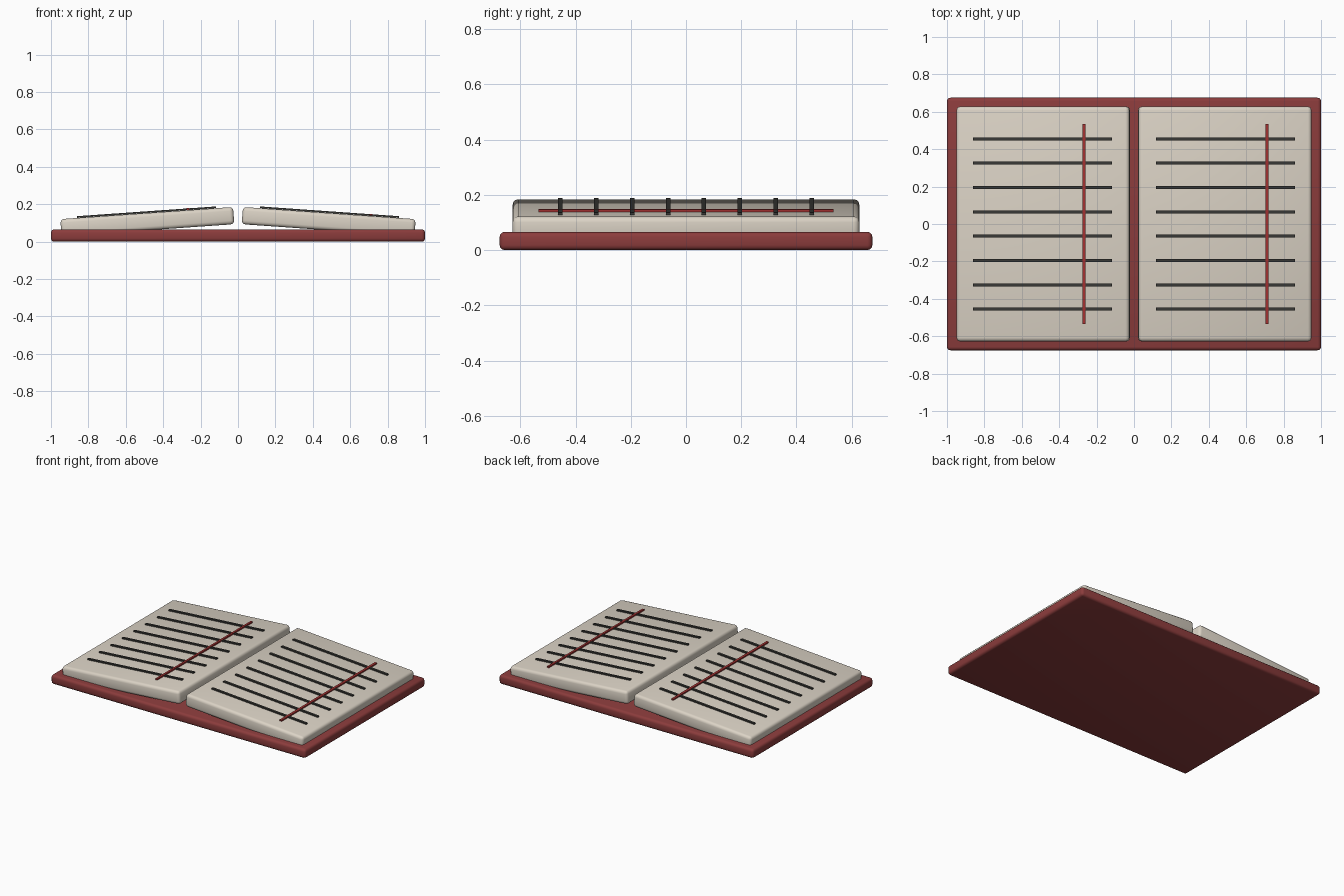
import bpy
import bmesh
from math import tan
from mathutils import Matrix

cube = bpy.data.objects.get("Cube")
if cube:
    bpy.data.objects.remove(cube, do_unlink=True)


def make_material(name, rgb):
    mat = bpy.data.materials.new(name)
    mat.use_nodes = True
    mat.diffuse_color = (*rgb, 1)
    mat.node_tree.nodes["Principled BSDF"].inputs["Base Color"].default_value = (*rgb, 1)
    return mat


cover_red = make_material("cover red", (0.26, 0.045, 0.045))
paper = make_material("paper cream", (0.71, 0.65, 0.56))
ink = make_material("dark ink", (0.04, 0.04, 0.036))
margin_red = make_material("margin red", (0.36, 0.03, 0.03))


def box(name, size, matrix, mat, bevel=0):
    """Box of a given size, optionally with rounded, smoothly shaded edges."""
    bm = bmesh.new()
    bmesh.ops.create_cube(bm, size=1, matrix=Matrix.Diagonal((*size, 1)))
    if bevel:
        bmesh.ops.bevel(bm, geom=bm.edges[:], offset=bevel, segments=3,
                        profile=0.5, affect='EDGES')
        for face in bm.faces:
            face.smooth = True
    mesh = bpy.data.meshes.new(name)
    bm.to_mesh(mesh)
    bm.free()
    mesh.materials.append(mat)
    obj = bpy.data.objects.new(name, mesh)
    obj.matrix_world = matrix
    bpy.context.collection.objects.link(obj)
    return obj


# Cover slab
box("cover", (2, 1.35, 0.066), Matrix.Translation((0, 0, 0.033)), cover_red, 0.018)

# Two page blocks tilted up towards the spine, each with ruled lines and a margin
TILT = 0.07
THICK = 0.092
LINES = 8
for side, sign in (("left", 1), ("right", -1)):
    frame = Matrix.Translation((sign * 0.485, 0, 0.107)) @ Matrix.Rotation(sign * TILT, 4, 'Y')
    box(side + "_pages", (0.926, 1.256, THICK), frame, paper, 0.02)

    surface = frame @ Matrix.Translation((0, 0, THICK / 2))
    for i in range(LINES):
        y = 0.13 * (i - (LINES - 1) / 2)
        box(f"{side}_ruled_line_{i + 1}", (0.745, 0.016, 0.009),
            surface @ Matrix.Translation((0, y, 0.005)), ink)
    box(side + "_margin_line", (0.016, 1.07, 0.009),
        surface @ Matrix.Translation((0.222, 0, 0.0065)), margin_red)
